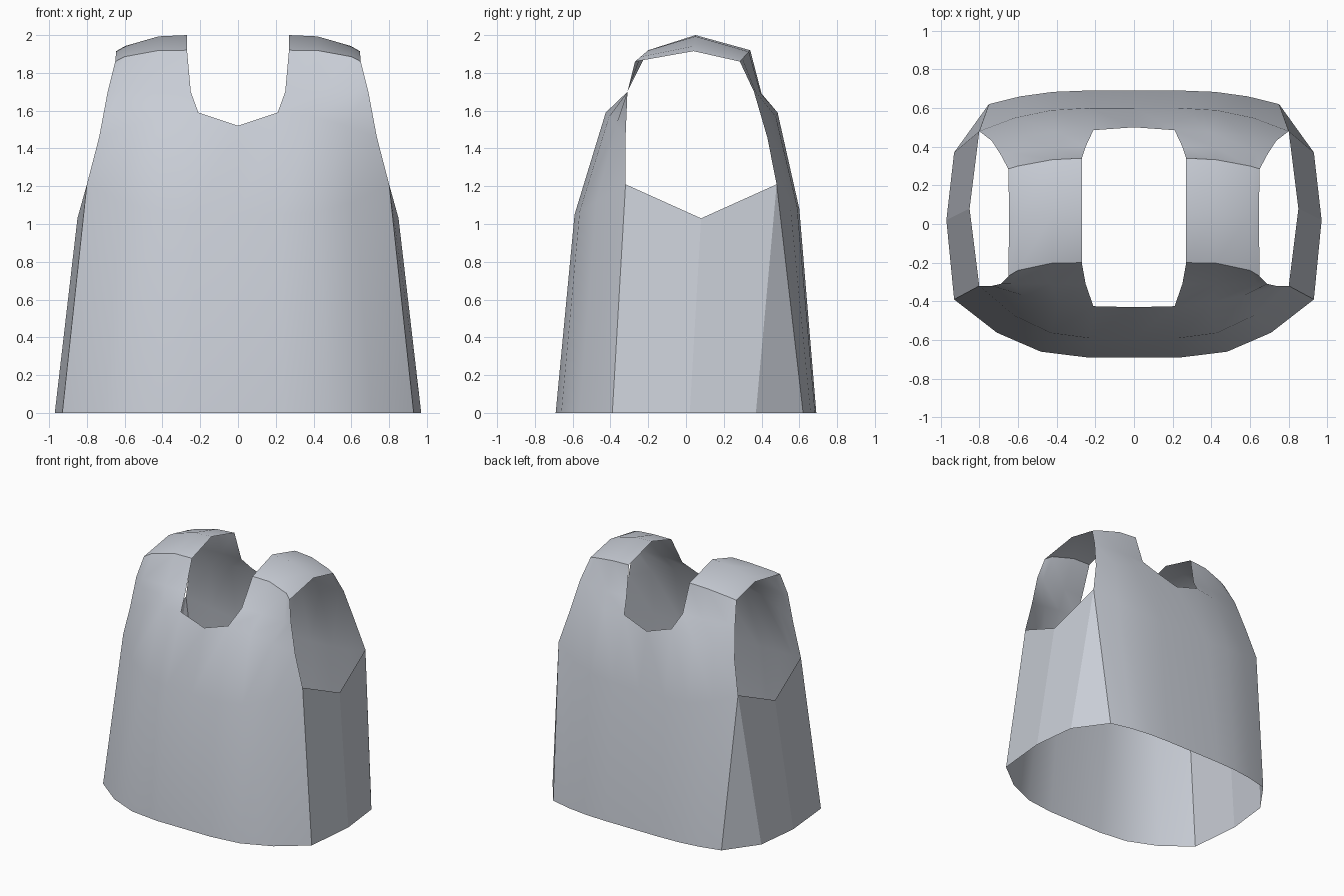
import bpy
import bmesh

cube = bpy.data.objects.get("Cube")
if cube:
    bpy.data.objects.remove(cube, do_unlink=True)

# Single cloth colour
CLOTH = (0.58, 0.61, 0.67, 1.0)
cloth = bpy.data.materials.new("pale grey cloth")
cloth.use_nodes = True
cloth.diffuse_color = CLOTH
cloth.node_tree.nodes["Principled BSDF"].inputs["Base Color"].default_value = CLOTH

BODY = (0, 0.35, 0.68, 1)      # column spacing across the chest
STRAP = (0, 0.4, 0.87, 1)      # column spacing across a shoulder strap


def curved_row(inner, outer, spacing, power=2.2):
    """Points from the inner to the outer edge, bending away near the outer edge."""
    row = []
    for t in spacing:
        bend = t ** power
        row.append((inner[0] + (outer[0] - inner[0]) * t,
                    inner[1] + (outer[1] - inner[1]) * bend,
                    inner[2] + (outer[2] - inner[2]) * bend))
    return row


def build(name, polygons, outward, smooth=True):
    """Mirror the polygons over x = 0, weld them and make one object."""
    bm = bmesh.new()
    for side in (1, -1):
        for poly in polygons:
            points = poly if side == 1 else poly[::-1]
            bm.faces.new([bm.verts.new((side * x, y, z)) for x, y, z in points])
    bmesh.ops.remove_doubles(bm, verts=bm.verts[:], dist=0.0005)
    bm.normal_update()
    for face in bm.faces:
        if face.normal.dot(outward(face.calc_center_median())) < 0:
            face.normal_flip()
    mesh = bpy.data.meshes.new(name)
    bm.to_mesh(mesh)
    bm.free()
    mesh.materials.append(cloth)
    obj = bpy.data.objects.new(name, mesh)
    bpy.context.collection.objects.link(obj)
    if smooth:
        bpy.ops.object.select_all(action="DESELECT")
        obj.select_set(True)
        bpy.context.view_layer.objects.active = obj
        bpy.ops.object.shade_smooth_by_angle(angle=0.75)
    return obj


def strips(rows):
    """Quads between neighbouring rows of equal length."""
    return [(a[i], a[i + 1], b[i + 1], b[i])
            for a, b in zip(rows, rows[1:]) for i in range(len(a) - 1)]


def panel(hem, waist, chest, collar, shoulder, neck):
    """Half of a front or back panel, with the neckline cut down to its centre."""
    centres = [(0, hem[0][1], hem[0][2]), (0, waist[0][1], waist[0][2]), neck]
    lower = [[c] + row for c, row in zip(centres, (hem, waist, chest))]
    return strips(lower) + strips([chest, collar, shoulder])


# Front panel rows, from hem to shoulder seam
front_hem = curved_row((0.24, -0.69, 0), (0.93, -0.39, 0), BODY)
front_waist = curved_row((0.23, -0.59, 1.05), (0.8, -0.32, 1.21), BODY)
front_chest = curved_row((0.21, -0.425, 1.59), (0.735, -0.32, 1.46), BODY, 1.7)
front_collar = curved_row((0.25, -0.31, 1.7), (0.69, -0.31, 1.7), STRAP)
front_seam = curved_row((0.27, -0.2, 1.92), (0.65, -0.27, 1.86), STRAP, 4)

# Back panel rows
back_hem = curved_row((0.24, 0.69, 0), (0.75, 0.62, 0), BODY)
back_waist = curved_row((0.23, 0.6, 1.08), (0.8, 0.48, 1.21), BODY)
back_chest = curved_row((0.21, 0.485, 1.59), (0.735, 0.43, 1.46), BODY, 1.7)
back_collar = curved_row((0.25, 0.4, 1.69), (0.69, 0.36, 1.7), STRAP)
back_seam = curved_row((0.27, 0.34, 1.92), (0.65, 0.285, 1.86), STRAP)

build("front_panel", panel(front_hem, front_waist, front_chest, front_collar,
                           front_seam, (0, -0.43, 1.52)),
      lambda c: (c.x * 0.2, -1, 0.2))
build("back_panel", panel(back_hem, back_waist, back_chest, back_collar,
                          back_seam, (0, 0.5, 1.52)),
      lambda c: (c.x * 0.2, 1, 0.2))

# Shoulder straps joining the two panels over the top
strap_top = curved_row((0.27, 0.05, 2.0), (0.645, 0.04, 1.915), STRAP, 2.8)
build("shoulder_straps", strips([front_seam, strap_top, back_seam]),
      lambda c: (0, 0, 1))

# Side panels under the armholes, with a folded gusset at the back
underarm = (0.85, 0.08, 1.03)
side_hem = (0.97, 0.02, 0)
gusset_hem = (0.93, 0.37, 0)
build("side_panels", [
    (front_waist[-1], front_hem[-1], side_hem, underarm),
    (underarm, side_hem, gusset_hem, back_waist[-1]),
    (back_waist[-1], gusset_hem, back_hem[-1]),
], lambda c: (c.x, 0, 0), smooth=False)
